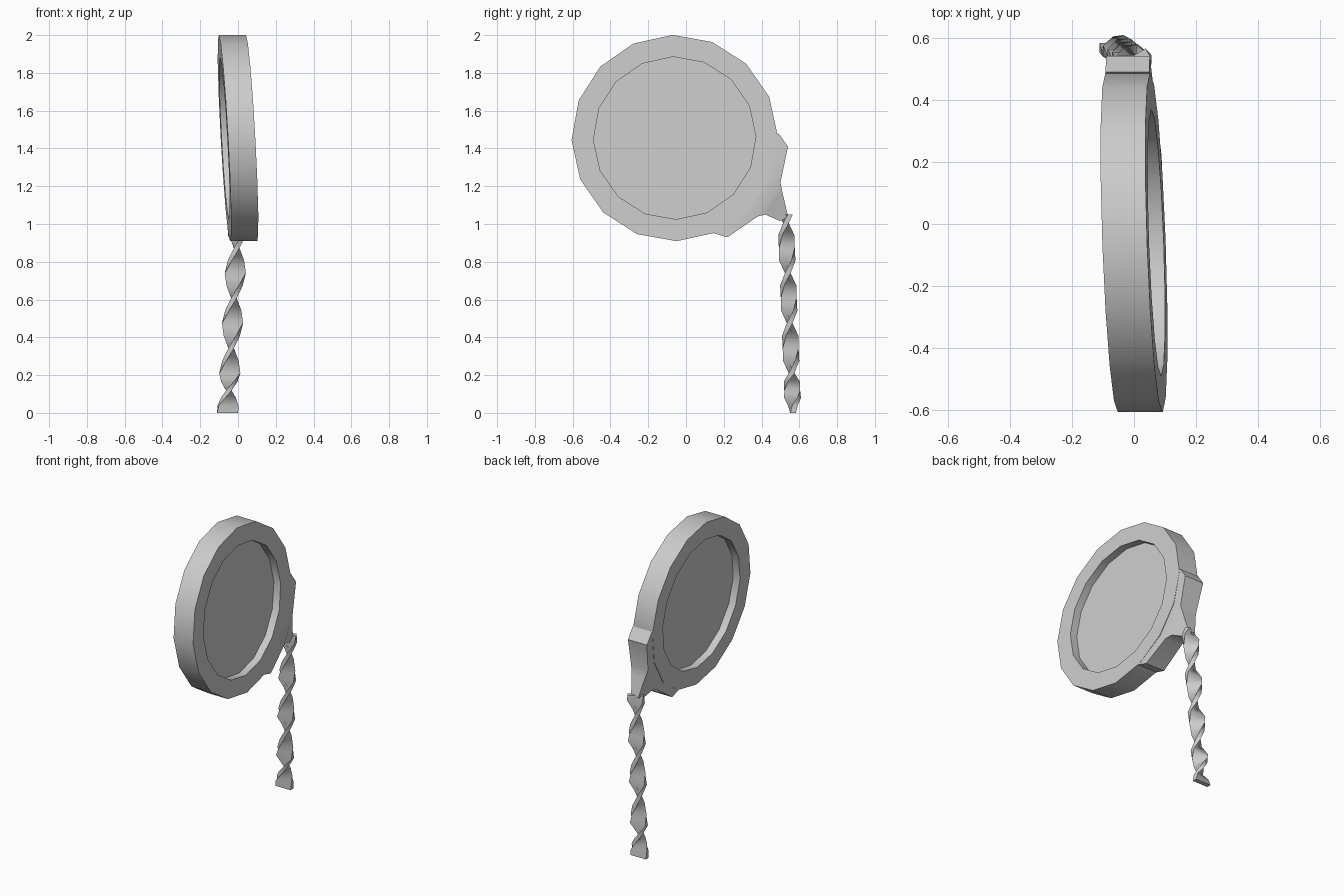
import bpy, bmesh, math
from mathutils import Vector

cube = bpy.data.objects.get("Cube")
if cube:
    bpy.data.objects.remove(cube, do_unlink=True)

grey = bpy.data.materials.new("plain_grey")
grey.use_nodes = True
colour = (0.6, 0.6, 0.6, 1)
grey.diffuse_color = colour
grey.node_tree.nodes["Principled BSDF"].inputs["Base Color"].default_value = colour

CY, CZ = -0.06, 1.455   # disc centre
SIDES = 16


def lean(x, y, z):
    """Shear the disc so that it leans slightly to one side."""
    return Vector((x - 0.055 * (z - CZ) - 0.036 * (y - CY), y, z))


def loft(name, rings, closed=False, angle=32):
    """Skin equal-length rings of points, capping the ends of an open loft."""
    bm = bmesh.new()
    loops = [[bm.verts.new(p) for p in ring] for ring in rings]
    pairs = list(zip(loops, loops[1:]))
    if closed:
        pairs.append((loops[-1], loops[0]))
    else:
        bm.faces.new(loops[0])
        bm.faces.new(loops[-1])
    for a, b in pairs:
        for i in range(len(a)):
            j = (i + 1) % len(a)
            bm.faces.new((a[i], a[j], b[j], b[i]))
    bmesh.ops.recalc_face_normals(bm, faces=bm.faces)
    mesh = bpy.data.meshes.new(name)
    bm.to_mesh(mesh)
    bm.free()
    mesh.materials.append(grey)
    obj = bpy.data.objects.new(name, mesh)
    bpy.context.collection.objects.link(obj)
    bpy.ops.object.select_all(action="DESELECT")
    obj.select_set(True)
    bpy.context.view_layer.objects.active = obj
    bpy.ops.object.shade_smooth_by_angle(angle=math.radians(angle))
    return obj


def circle(radius, x):
    points = []
    for i in range(SIDES):
        a = math.tau * i / SIDES + 0.02
        points.append(lean(x, CY + radius * math.cos(a), CZ + radius * math.sin(a)))
    return points


# Thick rim and the thin panel recessed on both sides
T = 0.072
loft("rim", [circle(r, x) for r, x in
             ((0.546, -T), (0.546, T), (0.43, T), (0.43, -T))], closed=True)
loft("recessed_panel", [circle(0.435, -0.022), circle(0.435, 0.022)])

# Flared bracket narrowing from the rim to the strap: upper edge, lower edge, half width
flare = [((0.49, 1.48), (0.15, 0.95), 0.071),
         ((0.54, 1.41), (0.22, 0.93), 0.070),
         ((0.50, 1.22), (0.38, 1.04), 0.062),
         ((0.51, 1.17), (0.42, 1.05), 0.050),
         ((0.54, 1.04), (0.50, 1.015), 0.026)]
loft("bracket", [[lean(s * t, *p) for s, p in ((-1, a), (1, a), (1, b), (-1, b))]
                 for a, b, t in flare], angle=40)

# Twisted strap: a flat strip turning half a turn for every bead
TURN = 0.265
STEPS = 4


def strap_section(z):
    theta = math.pi * (z - 0.21) / TURN
    if z < 0.21:
        theta *= 1.45
    if z < 0.04:
        theta = -math.pi
    u = Vector((math.cos(theta), math.sin(theta), 0))
    v = Vector((-u.y, u.x, 0))
    centre = Vector((-0.055 + 0.055 * z, 0.567 - 0.038 * z, z))
    w = 0.056 - 0.014 * abs(u.y)
    return [centre + u * w * a + v * 0.015 * b
            for a, b in ((-1, -1), (1, -1), (1, 1), (-1, 1))]


heights = [0, 0.04, 0.08, 0.12, 0.165]
heights += [0.21 + TURN / STEPS * i for i in range(13)] + [1.05]
loft("twisted_strap", [strap_section(z) for z in heights], angle=50)
